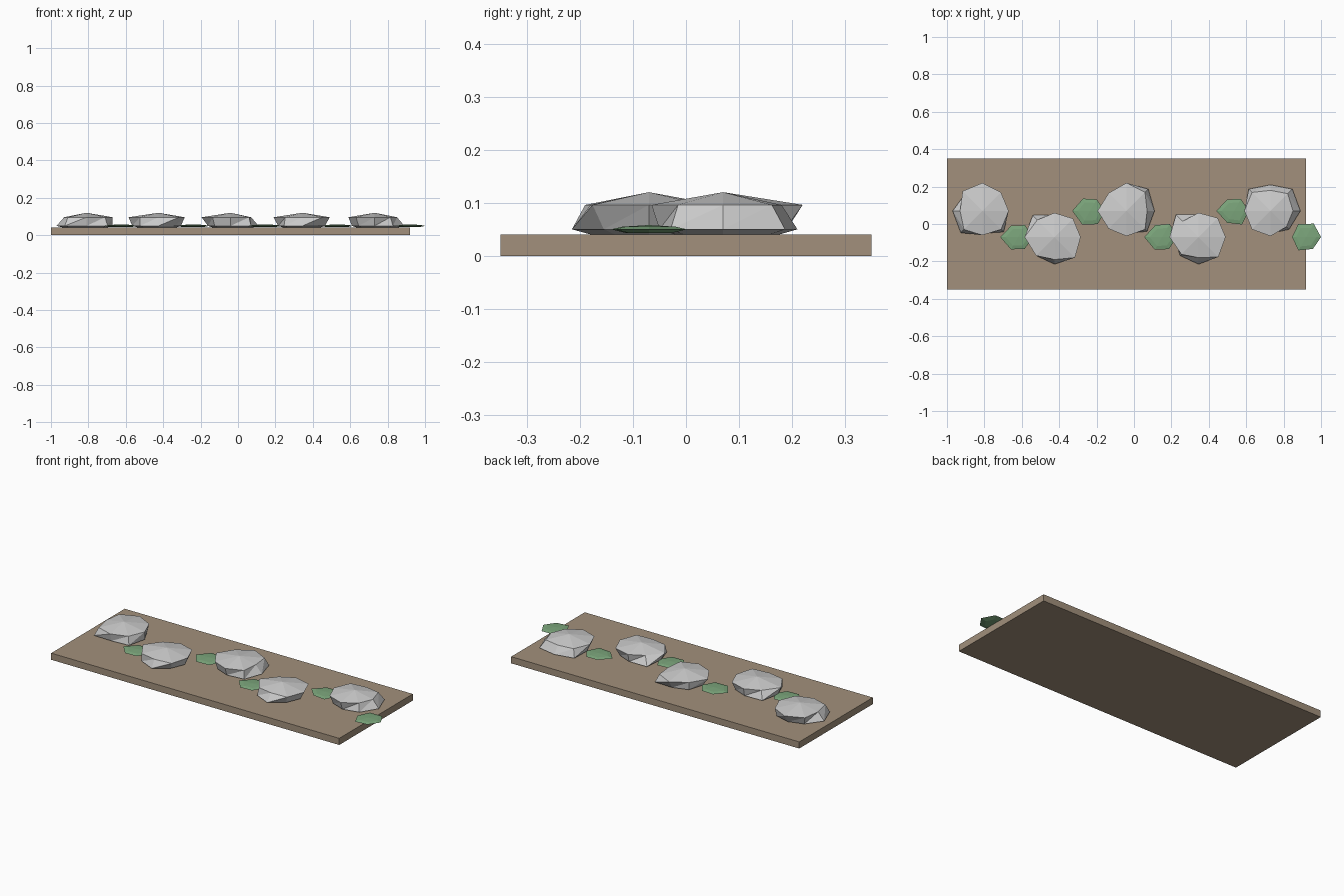
import bpy, bmesh, math, random

if "Cube" in bpy.data.objects:
    bpy.data.objects.remove(bpy.data.objects["Cube"])

random.seed(4)


def material(name, color):
    m = bpy.data.materials.new(name)
    m.diffuse_color = color
    m.use_nodes = True
    m.node_tree.nodes["Principled BSDF"].inputs["Base Color"].default_value = m.diffuse_color
    return m


def finish(name, bm, mat=None):
    bmesh.ops.recalc_face_normals(bm, faces=bm.faces)
    me = bpy.data.meshes.new(name)
    bm.to_mesh(me)
    bm.free()
    ob = bpy.data.objects.new(name, me)
    bpy.context.collection.objects.link(ob)
    if mat:
        me.materials.append(mat)
    return ob


def faceted_lump(name, x, y, rings, apex, mat=None):
    """Stack of irregular rings (z, radii) closed by a flat base and an apex."""
    bm = bmesh.new()
    loops = []
    for z, radii in rings:
        n = len(radii)
        loops.append([bm.verts.new((x + r * math.cos(math.tau * i / n),
                                    y + r * math.sin(math.tau * i / n), z))
                      for i, r in enumerate(radii)])
    top = bm.verts.new((x, y, apex))
    bm.faces.new(loops[0])
    for a, b in zip(loops, loops[1:]):
        for i in range(n):
            j = (i + 1) % n
            bm.faces.new((a[i], a[j], b[j]))
            bm.faces.new((a[i], b[j], b[i]))
    for i in range(n):
        bm.faces.new((loops[-1][i], loops[-1][(i + 1) % n], top))
    return finish(name, bm, mat)


soil = material("soil", (0.36, 0.28, 0.2, 1))
green = material("moss", (0.2, 0.38, 0.2, 1))

# Ground slab
bm = bmesh.new()
bmesh.ops.create_cube(bm, size=1)
for v in bm.verts:
    v.co = (v.co.x * 1.92 - 0.04, v.co.y * 0.7, v.co.z * 0.04 + 0.02)
finish("ground_slab", bm, soil)

# Stepping stones: upper and lower rim radii in hundredths, every 45 degrees
stones = [
    ((14, 14, 15, 15, 12, 14, 13, 14), (14, 13, 12, 13, 16, 16.5, 12, 16)),
    ((14, 14, 13, 13, 16, 14, 12, 15.5), (12, 12, 12, 16.5, 14, 14, 14.5, 12)),
    ((11, 14, 15, 13.5, 15.5, 13.5, 13.5, 14), (15, 16.5, 12, 13, 12, 12, 12, 15.5)),
    ((14.5, 14.5, 13, 12, 15.5, 13, 11, 15), (12, 12, 12, 17, 13, 14, 14.5, 12)),
    ((12, 13, 11, 14, 14, 14, 13.5, 12), (16, 16.5, 14, 16.5, 12, 12, 12, 14)),
]
for k, (upper, lower) in enumerate(stones):
    x, side = -0.81 + 0.385 * k, 0.07 * (-1) ** k
    up = [r / 100 for r in upper]
    low = [r / 100 for r in lower]
    base = [r * 0.75 for r in low]
    faceted_lump(f"stepping_stone_{k + 1}", x, side,
                 [(0.04, base), (0.05, low), (0.096, up)], 0.12)

    # Moss tuft tucked between this stone and the next
    rim = [0.08] + [random.uniform(0.07, 0.085) for _ in range(2)] + \
          [0.075 if k == 4 else 0.095] + [random.uniform(0.07, 0.085) for _ in range(2)]
    faceted_lump(f"moss_{k + 1}", x + 0.19, -side,
                 [(0.043, [r * 0.6 for r in rim]), (0.05, rim),
                  (0.055, [r * 0.7 for r in rim])], 0.058, green)
